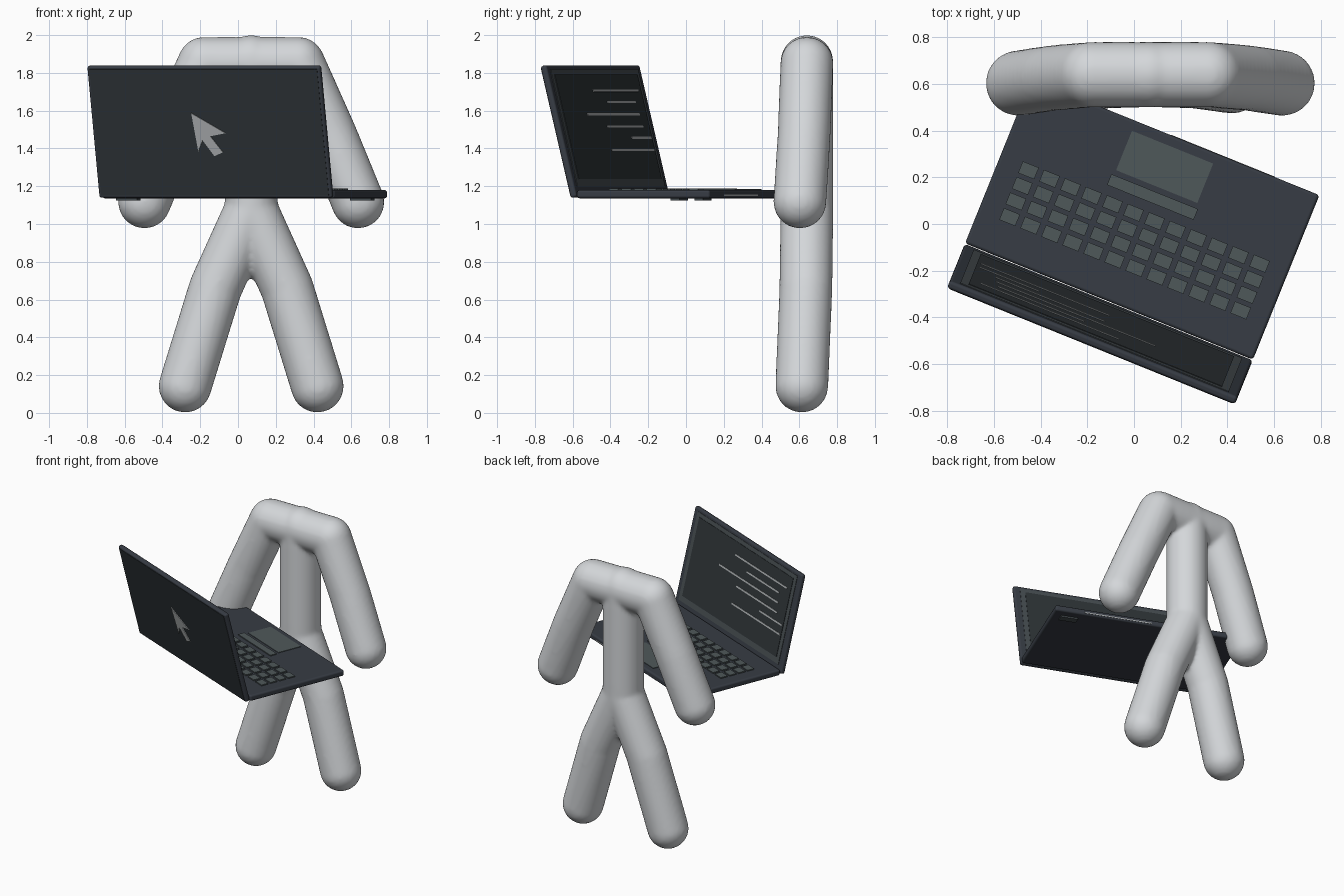
import bpy, bmesh, math
from mathutils import Matrix, Vector

cube = bpy.data.objects.get("Cube")
if cube:
    bpy.data.objects.remove(cube, do_unlink=True)


def material(name, r, g, b):
    m = bpy.data.materials.new(name)
    m.use_nodes = True
    m.diffuse_color = (r, g, b, 1)
    node = next(n for n in m.node_tree.nodes if n.type == 'BSDF_PRINCIPLED')
    node.inputs["Base Color"].default_value = (r, g, b, 1)
    node.inputs["Roughness"].default_value = 0.6
    return m


PALE = material("pale_grey", 0.66, 0.68, 0.70)
BODY = material("slate_body", 0.038, 0.045, 0.058)
PANEL = material("charcoal_panel", 0.027, 0.034, 0.038)
KEYS = material("key_grey", 0.078, 0.098, 0.102)
TRIM = material("trim_grey", 0.06, 0.073, 0.08)
LIGHT = material("light_mark", 0.42, 0.44, 0.45)


def finish(name, bm, mat, matrix=Matrix()):
    bmesh.ops.recalc_face_normals(bm, faces=bm.faces)
    mesh = bpy.data.meshes.new(name)
    bm.to_mesh(mesh)
    bm.free()
    mesh.materials.append(mat)
    ob = bpy.data.objects.new(name, mesh)
    ob.matrix_world = matrix
    bpy.context.collection.objects.link(ob)
    return ob


def boxes(name, items, mat, matrix, bevel=0):
    """One object made of boxes given as (centre, size)."""
    bm = bmesh.new()
    for centre, size in items:
        place = Matrix.Translation(centre) @ Matrix.Diagonal((*size, 1))
        bmesh.ops.create_cube(bm, size=1, matrix=place)
    ob = finish(name, bm, mat, matrix)
    if bevel:
        mod = ob.modifiers.new("rounded_edges", 'BEVEL')
        mod.width, mod.segments = bevel, 3
        for poly in ob.data.polygons:
            poly.use_smooth = True
        mod.harden_normals = True
    return ob


# Figure: limbs as chains of tubes with round joints, fused into one skin
R = 0.14
CX = 0.07


def limb(bm, points):
    points = [Vector(p) for p in points]
    for p in points:
        bmesh.ops.create_uvsphere(bm, u_segments=32, v_segments=16, radius=R,
                                  matrix=Matrix.Translation(p))
    for a, b in zip(points, points[1:]):
        d = b - a
        turn = d.to_track_quat('Z', 'Y').to_matrix().to_4x4()
        bmesh.ops.create_cone(bm, cap_ends=True, segments=32, radius1=R, radius2=R,
                              depth=d.length, matrix=Matrix.Translation((a + b) / 2) @ turn)


bm = bmesh.new()
limb(bm, [(CX, 0.64, 1.05), (CX, 0.64, 1.86)])
for s in (-1, 1):
    limb(bm, [(CX, 0.64, 1.08), (CX + s * 0.19, 0.635, 0.66), (CX + s * 0.35, 0.613, 0.142)])
    limb(bm, [(CX, 0.64, 1.85), (CX + s * 0.25, 0.64, 1.85),
              (CX + s * 0.42, 0.625, 1.47), (CX + s * 0.565, 0.603, 1.117)])
figure = finish("figure", bm, PALE)
fuse = figure.modifiers.new("fuse", 'REMESH')
fuse.mode, fuse.voxel_size, fuse.use_smooth_shade = 'VOXEL', 0.016, True
soften = figure.modifiers.new("soften", 'SMOOTH')
soften.factor, soften.iterations = 0.5, 4

# Laptop frames: base lies flat, lid leans back from the hinge
BASE = Matrix.Rotation(math.radians(-22), 4, 'Z') @ Matrix.Translation((0.025, 0, 0))
LID = BASE @ Matrix.Translation((0, -0.365, 1.14)) @ Matrix.Rotation(math.radians(14), 4, 'X')
WIDTH = 1.33
TOP = 1.18

# Base with keyboard, space bar, trackpad and pads
boxes("laptop_base", [((0, 0.032, 1.158), (WIDTH, 0.76, 0.044))], BODY, BASE, 0.014)
boxes("keyboard_keys",
      [((-0.53 + 0.097 * c, 0.044 - 0.072 * r, TOP + 0.002), (0.074, 0.054, 0.012))
       for c in range(12) for r in range(4)], KEYS, BASE)
boxes("space_bar", [((0.005, 0.137, TOP + 0.002), (0.4, 0.05, 0.01))], KEYS, BASE)
boxes("trackpad", [((0.005, 0.276, TOP), (0.375, 0.182, 0.008))], KEYS, BASE)
boxes("base_pads", [((0.55, 0.33, 1.132), (0.12, 0.05, 0.014)),
                    ((-0.55, -0.25, 1.132), (0.12, 0.05, 0.014))], TRIM, BASE)
boxes("front_edge_strip", [((0.22, 0.411, 1.152), (0.48, 0.006, 0.008))], LIGHT, BASE)

# Lid with back panel, screen border and screen
boxes("laptop_lid", [((0, 0, 0.36), (WIDTH, 0.036, 0.72))], BODY, LID, 0.014)
boxes("lid_back_panel", [((0, -0.018, 0.36), (WIDTH - 0.03, 0.004, 0.69))], PANEL, LID)
boxes("screen_border", [((0, 0.018, 0.375), (1.24, 0.006, 0.64))], TRIM, LID)
boxes("screen", [((0, 0.021, 0.38), (1.17, 0.006, 0.57))], PANEL, LID)

# Lines on the screen: start, end, height
rows = [(-0.54, 0.10, 0.577), (-0.465, -0.065, 0.515), (-0.48, 0.255, 0.448),
        (-0.49, 0.015, 0.381), (-0.57, -0.295, 0.32), (-0.57, 0.025, 0.253)]
boxes("screen_lines", [(((a + b) / 2, 0.024, z), (b - a, 0.005, 0.012)) for a, b, z in rows],
      LIGHT, LID)

# Pointer arrow plate on the back of the lid
outline = [(-0.09, 0.466), (0.095, 0.357), (0.007, 0.34), (0.07, 0.253),
           (0.02, 0.231), (-0.04, 0.319), (-0.07, 0.258)]
bm = bmesh.new()
face = bm.faces.new([bm.verts.new((x, -0.019, z)) for x, z in outline])
solid = bmesh.ops.extrude_face_region(bm, geom=[face])
bmesh.ops.translate(bm, vec=(0, -0.005, 0),
                    verts=[g for g in solid["geom"] if isinstance(g, bmesh.types.BMVert)])
finish("pointer_arrow", bm, LIGHT, LID)
